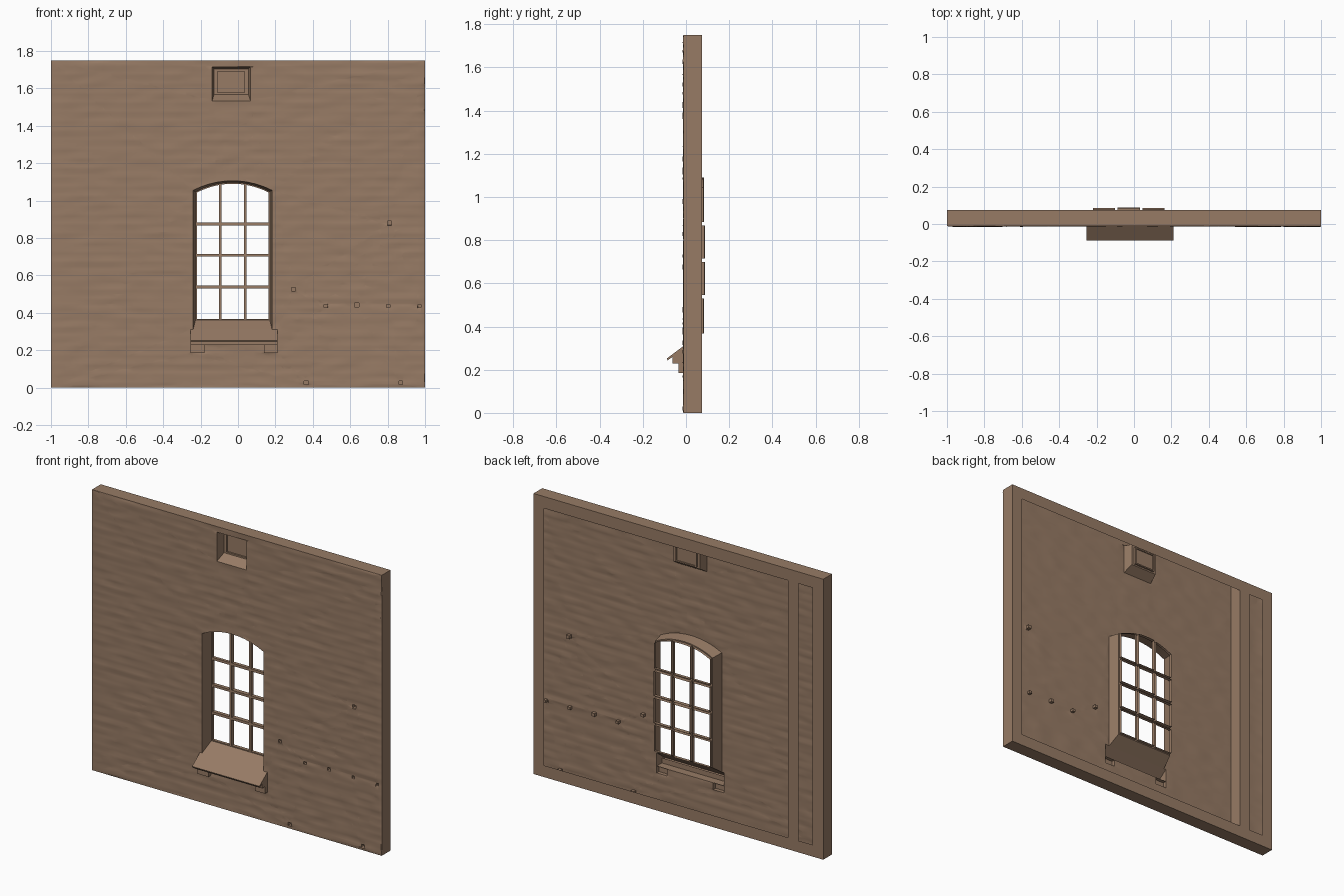
import bpy, bmesh, math
from mathutils import Vector, noise

if "Cube" in bpy.data.objects:
    bpy.data.objects.remove(bpy.data.objects["Cube"])

FRONT, BACK = -0.011, 0.075      # wall front sheet and back rim
W, H, SEAM, RIM = 1.0, 1.75, -0.755, 0.073
GLAZE = 0.062                    # plane of the window bars

brick = bpy.data.materials.new("brown_brick")
brick.diffuse_color = (0.31, 0.198, 0.130, 1)
brick.use_nodes = True
brick.node_tree.nodes["Principled BSDF"].inputs["Base Color"].default_value = brick.diffuse_color


def finish(name, bm, smooth=False):
    bmesh.ops.remove_doubles(bm, verts=bm.verts, dist=0.00005)
    me = bpy.data.meshes.new(name)
    bm.to_mesh(me)
    bm.free()
    me.materials.append(brick)
    ob = bpy.data.objects.new(name, me)
    bpy.context.collection.objects.link(ob)
    if smooth:
        bpy.ops.object.select_all(action='DESELECT')
        ob.select_set(True)
        bpy.context.view_layer.objects.active = ob
        bpy.ops.object.shade_smooth_by_angle(angle=math.radians(35))
    return ob


def rect(x0, x1, z0, z1):
    return [(x0, z0), (x1, z0), (x1, z1), (x0, z1)]


def arch_z(x, cx, half, spring, peak):
    rise = peak - spring
    r = (half * half + rise * rise) / (2 * rise)
    return peak - r + math.sqrt(max(r * r - (x - cx) ** 2, 0))


def arch(cx, half, spring, peak, n=10):
    """Points of the arch from right to left."""
    xs = [cx + half - 2 * half * i / n for i in range(n + 1)]
    return [(x, arch_z(x, cx, half, spring, peak)) for x in xs]


def loft(bm, loops, cap=False):
    """Join (loop, y) rings with quads; optionally close the last ring."""
    rings = [[bm.verts.new((x, y, z)) for x, z in lp] for lp, y in loops]
    for a, b in zip(rings, rings[1:]):
        for i in range(len(a)):
            j = (i + 1) % len(a)
            bm.faces.new((a[i], a[j], b[j], b[i]))
    if cap:
        bm.faces.new(rings[-1])


def sheet(bm, loops, y):
    """Flat sheet facing -y: the first loop is the outline, the rest are holes."""
    edges = []
    for lp in loops:
        vs = [bm.verts.new((x, y, z)) for x, z in lp]
        edges += [bm.edges.new((vs[i], vs[(i + 1) % len(vs)])) for i in range(len(vs))]
    res = bmesh.ops.triangle_fill(bm, use_beauty=True, edges=edges, normal=(0, -1, 0))
    for f in res["geom"]:
        if isinstance(f, bmesh.types.BMFace):
            f.normal_update()
            if f.normal.y > 0:
                f.normal_flip()


# Openings in the wall
window_front = [(-0.24, 0.31), (0.182, 0.31)] + arch(-0.029, 0.211, 1.055, 1.106)
window_back = [(-0.227, 0.362), (0.17, 0.362)] + arch(-0.0285, 0.1985, 1.047, 1.097)
# window plus the hollow behind the sill and its two brackets
wall_hole = [(-0.255, 0.31), (-0.255, 0.185), (-0.18, 0.185), (-0.18, 0.228),
             (0.14, 0.228), (0.14, 0.185), (0.21, 0.185), (0.21, 0.31)] + \
            window_front[1:] + [window_front[0]]
vent_front = rect(-0.138, 0.067, 1.533, 1.715)
pits = [rect(x - s, x + s, z - s * 0.9, z + s * 0.9) for x, z, s in (
    (0.297, 0.527, 0.010), (0.47, 0.437, 0.009), (0.635, 0.442, 0.011),
    (0.803, 0.437, 0.009), (0.97, 0.437, 0.008), (0.81, 0.88, 0.011),
    (0.365, 0.027, 0.011), (0.87, 0.027, 0.010))]

# Brick front: sheet with holes, cut into courses and roughened
bm = bmesh.new()
sheet(bm, [rect(-W, W, 0, H), wall_hole, vent_front] + pits, FRONT)
cuts = [((-W + 0.04 * i, 0, 0), (1, 0, 0)) for i in range(1, 50)]
cuts += [((0, 0, H * i / 105), (0, 0, 1)) for i in range(1, 105)]
for co, no in cuts:
    bmesh.ops.bisect_plane(bm, geom=bm.verts[:] + bm.edges[:] + bm.faces[:],
                           dist=0.00001, plane_co=co, plane_no=no)
for v in bm.verts:
    if not v.is_boundary:
        x, _, z = v.co
        rough = 0.0035 * noise.noise(Vector((x * 9, 0, z * 26)))
        groove = 0.0015 if round(z * 105 / H) % 3 == 0 else 0.0
        v.co.y += rough + groove - 0.004 * abs(x) + 0.001
finish("brick_front", bm, True)

# Small pits in the brickwork
bm = bmesh.new()
for p in pits:
    loft(bm, [(p, FRONT), (p, 0.01)], True)
finish("wall_pits", bm)

# Outer edges, seam wall and flat rim round the open back
bm = bmesh.new()
loft(bm, [(rect(-W, W, 0, H), FRONT), (rect(-W, W, 0, H), BACK)])
seam = [bm.verts.new((SEAM, y, z)) for y, z in
        ((FRONT, 0), (BACK, 0), (BACK, H), (FRONT, H))]
bm.faces.new(seam)
for x0, x1, z0, z1 in ((-W, W, 0, RIM), (-W, W, H - RIM, H),
                       (-W, -W + RIM, RIM, H - RIM),
                       (SEAM - RIM, SEAM, RIM, H - RIM),
                       (W - RIM, W, RIM, H - RIM)):
    bm.faces.new([bm.verts.new((x, BACK, z)) for x, z in reversed(rect(x0, x1, z0, z1))])
finish("wall_rim", bm)

# Window reveal, with a sloping bottom
bm = bmesh.new()
loft(bm, [(window_front, FRONT), (window_back, GLAZE)])
finish("window_reveal", bm, True)

# Window bars: sheet with twelve pane holes, each with a short tube behind
cols = ((-0.220, -0.101), (-0.087, 0.031), (0.046, 0.164))
rows = ((0.368, 0.529), (0.545, 0.700), (0.715, 0.868), (0.884, None))
panes = []
for c, (x0, x1) in enumerate(cols):
    for r, (z0, z1) in enumerate(rows):
        if z1:
            lp = rect(x0, x1, z0, z1)
        else:
            xs = [x1 + (x0 - x1) * i / 4 for i in range(5)]
            lp = [(x0, z0), (x1, z0)] + \
                 [(x, arch_z(x, -0.028, 0.194, 1.042, 1.090)) for x in xs]
        panes.append((lp, 0.080 + 0.005 * (r in (1, 2)) + 0.004 * (c == 1)))
bm = bmesh.new()
sheet(bm, [window_back] + [p for p, _ in panes], GLAZE)
for lp, y in panes:
    loft(bm, [(lp, GLAZE), (lp, y)])
finish("window_bars", bm)

# Sill: hollow sloping slab over a recessed apron
profile = [(FRONT, 0.31), (-0.089, 0.252), (-0.085, 0.243), (-0.062, 0.260),
           (-0.062, 0.228), (FRONT, 0.228)]
bm = bmesh.new()
ends = [[bm.verts.new((x, y, z)) for y, z in profile] for x in (-0.255, 0.21)]
for i in range(len(profile) - 1):
    bm.faces.new((ends[0][i], ends[0][i + 1], ends[1][i + 1], ends[1][i]))
bm.faces.new(ends[0][::-1])
bm.faces.new(ends[1])
finish("window_sill", bm)

# Brackets under the sill, open at the back
bm = bmesh.new()
for x0, x1 in ((-0.255, -0.18), (0.14, 0.21)):
    lp = rect(x0, x1, 0.185, 0.228)
    loft(bm, [(lp, FRONT), (lp, -0.034)], True)
finish("sill_brackets", bm)

# Blind vent: pocket with a sloping ledge and a slightly sunk panel
bm = bmesh.new()
ring = rect(-0.128, 0.055, 1.568, 1.705)
panel = rect(-0.110, 0.036, 1.577, 1.690)
inner = rect(-0.102, 0.028, 1.585, 1.682)
loft(bm, [(vent_front, FRONT), (ring, 0.045), (panel, 0.045),
          (panel, 0.056), (inner, 0.056), (inner, 0.050)], True)
finish("vent_recess", bm)
